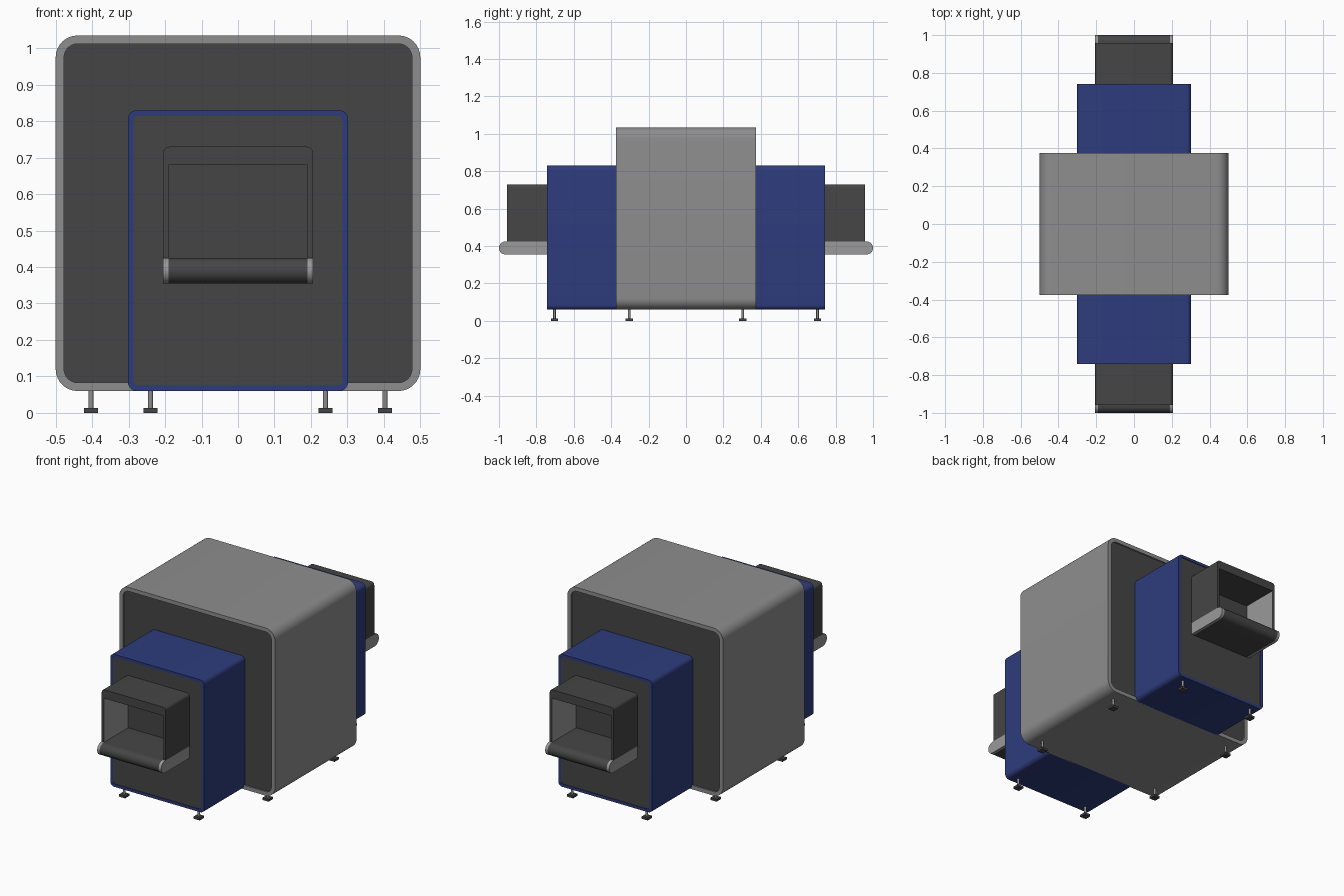
import bpy, bmesh, math
from mathutils import Vector

if "Cube" in bpy.data.objects:
    bpy.data.objects.remove(bpy.data.objects["Cube"])


def material(name, rgb):
    m = bpy.data.materials.new(name)
    m.diffuse_color = (*rgb, 1)
    m.use_nodes = True
    m.node_tree.nodes["Principled BSDF"].inputs["Base Color"].default_value = m.diffuse_color
    return m


GREY = material("grey_shell", (0.27, 0.27, 0.27))
DARK = material("dark_panel", (0.06, 0.06, 0.06))
BLUE = material("blue_shell", (0.027, 0.045, 0.205))
LIGHT = material("light_metal", (0.32, 0.32, 0.32))


def finish(bm, name, *mats):
    bmesh.ops.recalc_face_normals(bm, faces=bm.faces)
    me = bpy.data.meshes.new(name)
    bm.to_mesh(me)
    bm.free()
    for m in mats:
        me.materials.append(m)
    me.shade_smooth()
    me.set_sharp_from_angle(angle=math.radians(35))
    ob = bpy.data.objects.new(name, me)
    bpy.context.collection.objects.link(ob)
    return ob


def arc(cx, cz, r, a0, a1, n=8):
    return [(cx + r * math.cos(math.radians(a0 + (a1 - a0) * i / n)),
             cz + r * math.sin(math.radians(a0 + (a1 - a0) * i / n))) for i in range(n + 1)]


def rounded(hw, z0, z1, r):
    return (arc(hw - r, z1 - r, r, 0, 90) + arc(-hw + r, z1 - r, r, 90, 180)
            + arc(-hw + r, z0 + r, r, 180, 270) + arc(hw - r, z0 + r, r, 270, 360))


def prism(pts, to3d, a, b):
    """Extrude a 2D profile between depths a and b."""
    bm = bmesh.new()
    la, lb = [[bm.verts.new(to3d(p, d)) for p in pts] for d in (a, b)]
    bm.faces.new(la)
    bm.faces.new(lb)
    for i in range(len(pts)):
        j = (i + 1) % len(pts)
        bm.faces.new((la[i], la[j], lb[j], lb[i]))
    return bm


def along_y(p, d):
    return (p[0], d, p[1])


def along_x(p, d):
    return (d, p[0], p[1])


def cabinet(name, hw, z0, z1, r, border, recess, a, b, mat):
    """Rounded box whose two ends have a rim and a recessed dark panel."""
    bm = bmesh.new()
    outer = rounded(hw, z0, z1, r)
    inner = rounded(hw - border, z0 + border, z1 - border, max(r - border, 0.008))
    mid = 0.5 * (a + b)
    step = recess if a < b else -recess
    rings = [(inner, a + step), (inner, a), (outer, a), (outer, b), (inner, b), (inner, b - step)]
    loops = [[bm.verts.new(along_y(p, d)) for p in pts] for pts, d in rings]
    for l0, l1 in zip(loops, loops[1:]):
        for i in range(len(l0)):
            j = (i + 1) % len(l0)
            bm.faces.new((l0[i], l0[j], l1[j], l1[i]))
    for l in (loops[0], loops[-1]):
        bm.faces.new(l).material_index = 1
    return finish(bm, name, mat, DARK)


def box(name, x, y, z0, z1, w, mat):
    pts = [(x - w / 2, z0), (x + w / 2, z0), (x + w / 2, z1), (x - w / 2, z1)]
    return finish(prism(pts, along_y, y - w / 2, y + w / 2), name, mat)


# Central housing
cabinet("main_housing", 0.5, 0.06, 1.035, 0.06, 0.023, 0.008, -0.375, 0.375, GREY)

for s, end in ((-1, "front"), (1, "back")):
    # Blue end cabinet
    cabinet(end + "_cabinet", 0.302, 0.06, 0.83, 0.025, 0.016, 0.004, 0.368 * s, 0.742 * s, BLUE)

    # Tunnel hood: an inverted U with light inner side walls
    hood = ([(-0.19, 0.425), (-0.206, 0.425)] + arc(-0.188, 0.712, 0.018, 180, 90, 5)
            + arc(0.188, 0.712, 0.018, 90, 0, 5)
            + [(0.206, 0.425), (0.19, 0.425), (0.19, 0.68), (-0.19, 0.68)])
    bm = prism(hood, along_y, 0.735 * s, 0.958 * s)
    for f in bm.faces:
        if all(abs(abs(v.co.x) - 0.19) < 1e-4 for v in f.verts):
            xs = [v.co.x for v in f.verts]
            if max(xs) - min(xs) < 1e-4:
                f.material_index = 1
    finish(bm, end + "_tunnel_hood", DARK, LIGHT)

    # Conveyor belt and side rails with rounded ends
    belt = [(s * y, z) for y, z in
            [(0.73, 0.355)] + arc(0.965, 0.39, 0.035, -90, 90, 16) + [(0.73, 0.425)]]
    finish(prism(belt, along_x, -0.19, 0.19), end + "_conveyor_belt", DARK)
    for sx, side in ((-1, "left"), (1, "right")):
        finish(prism(belt, along_x, 0.19 * sx, 0.206 * sx), f"{end}_{side}_conveyor_rail", LIGHT)

        # Levelling feet under the housing and the cabinet
        for part, x, y in (("housing", 0.403, 0.303), ("cabinet", 0.24, 0.703)):
            tag = f"{end}_{side}_{part}_foot"
            box(tag + "_pad", x * sx, y * s, 0, 0.013, 0.039, DARK)
            stem = [(x * sx + px, y * s + py) for px, py in arc(0, 0, 0.007, 0, 337.5, 15)]
            finish(prism(stem, lambda p, d: (p[0], p[1], d), 0.012, 0.065), tag + "_stem", GREY)
